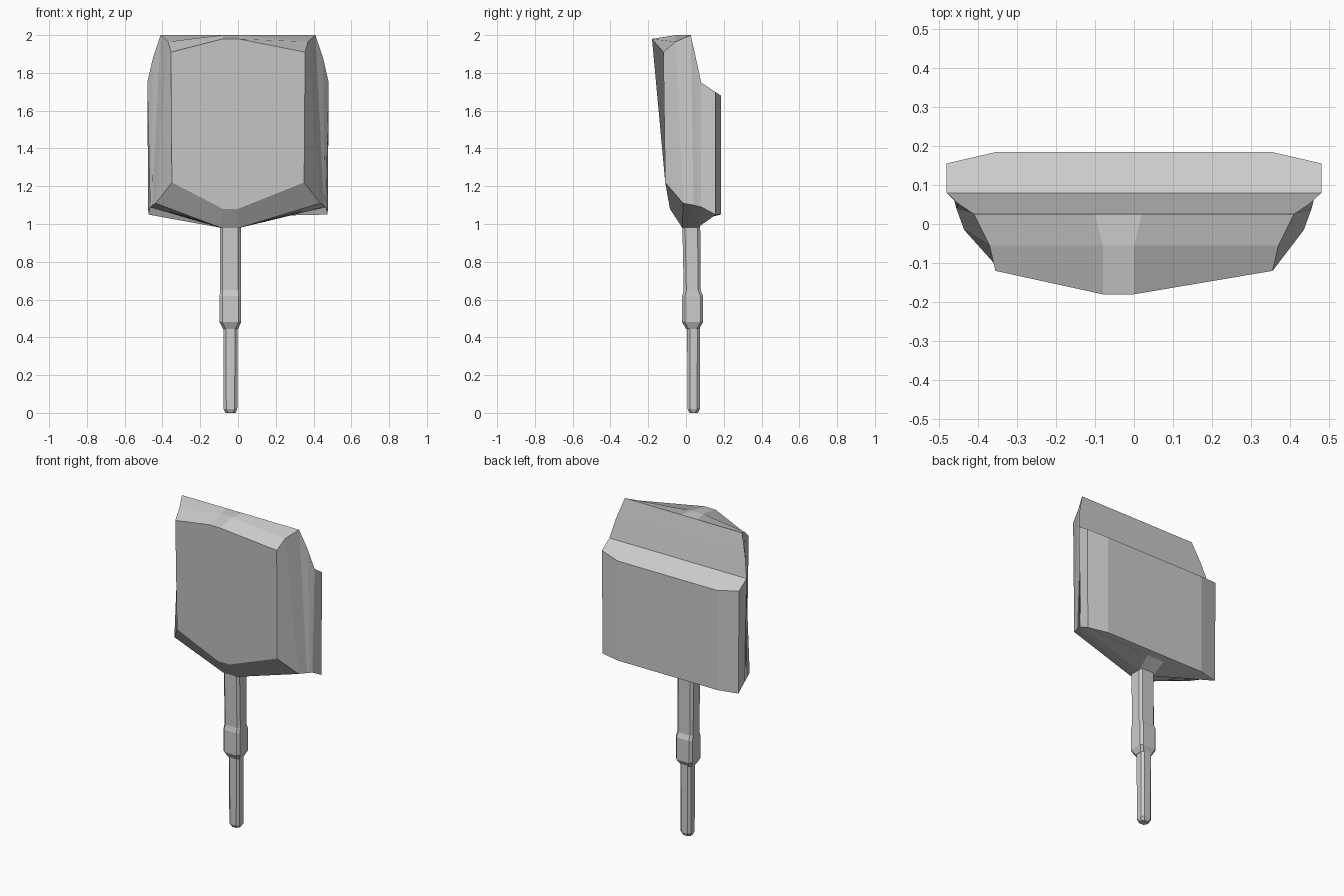
import bpy
import bmesh

if "Cube" in bpy.data.objects:
    bpy.data.objects.remove(bpy.data.objects["Cube"], do_unlink=True)

GREY = (0.6, 0.6, 0.6, 1.0)
grey = bpy.data.materials.new("plain_grey")
grey.use_nodes = True
grey.diffuse_color = GREY
grey.node_tree.nodes["Principled BSDF"].inputs["Base Color"].default_value = GREY

MID = -0.04  # the shaft and the centre strip sit slightly off centre


def loft(name, rings):
    """Skin a list of equal-length rings and cap both ends."""
    bm = bmesh.new()
    loops = [[bm.verts.new(p) for p in ring] for ring in rings]
    for a, b in zip(loops, loops[1:]):
        for i in range(len(a)):
            j = (i + 1) % len(a)
            bm.faces.new((a[i], a[j], b[j], b[i]))
    bm.faces.new(loops[0])
    bm.faces.new(loops[-1])
    bmesh.ops.recalc_face_normals(bm, faces=bm.faces)
    mesh = bpy.data.meshes.new(name)
    bm.to_mesh(mesh)
    bm.free()
    mesh.materials.append(grey)
    obj = bpy.data.objects.new(name, mesh)
    bpy.context.collection.objects.link(obj)
    return obj


def head_ring(top_mid, top_corner, low_corner, low_mid):
    """Mirror four outline points: middles about the strip, corners about x = 0."""
    half = [top_mid, top_corner, low_corner, low_mid]
    axes = [MID, 0, 0, MID]
    other = [(2 * m - x, y, z) for (x, y, z), m in zip(half, axes)]
    return half + other[::-1]


# Head, from the front panel to the back plate
head = [
    head_ring((0.0, -0.18, 1.98), (0.355, -0.12, 1.91), (0.35, -0.11, 1.22), (0.0, -0.085, 1.08)),
    head_ring((0.0, -0.055, 2.0), (0.37, -0.055, 1.965), (0.435, -0.015, 1.11), (0.01, -0.02, 0.98)),
    head_ring((0.02, 0.025, 2.0), (0.41, 0.025, 2.0), (0.455, 0.04, 1.1), (0.01, 0.0, 0.98)),
    head_ring((0.02, 0.052, 1.88), (0.45, 0.052, 1.88), (0.46, 0.06, 1.095), (0.01, 0.03, 0.98)),
    head_ring((0.02, 0.08, 1.75), (0.48, 0.08, 1.75), (0.465, 0.08, 1.09), (0.01, 0.06, 0.98)),
    head_ring((0.02, 0.155, 1.7), (0.48, 0.155, 1.7), (0.475, 0.155, 1.05), (0.02, 0.145, 1.04)),
    head_ring((0.02, 0.185, 1.68), (0.35, 0.185, 1.68), (0.35, 0.185, 1.05), (0.02, 0.185, 1.05)),
]
loft("head", head)


def shaft_ring(z, half_width, front, back, cut=0.014):
    """Rectangle with cut corners at height z."""
    l, r = MID - half_width, MID + half_width
    return [(l + cut, front, z), (r - cut, front, z), (r, front + cut, z), (r, back - cut, z),
            (r - cut, back, z), (l + cut, back, z), (l, back - cut, z), (l, front + cut, z)]


# Upper shaft with its thicker collar
loft("upper_shaft", [
    shaft_ring(1.02, 0.055, -0.02, 0.075),
    shaft_ring(0.65, 0.055, -0.012, 0.078),
    shaft_ring(0.62, 0.057, -0.02, 0.09),
    shaft_ring(0.48, 0.057, -0.02, 0.09),
    shaft_ring(0.445, 0.04, 0.0, 0.07),
])

# Lower shaft with a chamfered tip
loft("lower_shaft", [
    shaft_ring(0.46, 0.038, 0.006, 0.074),
    shaft_ring(0.02, 0.036, 0.008, 0.073),
    shaft_ring(0.0, 0.027, 0.018, 0.062),
])
